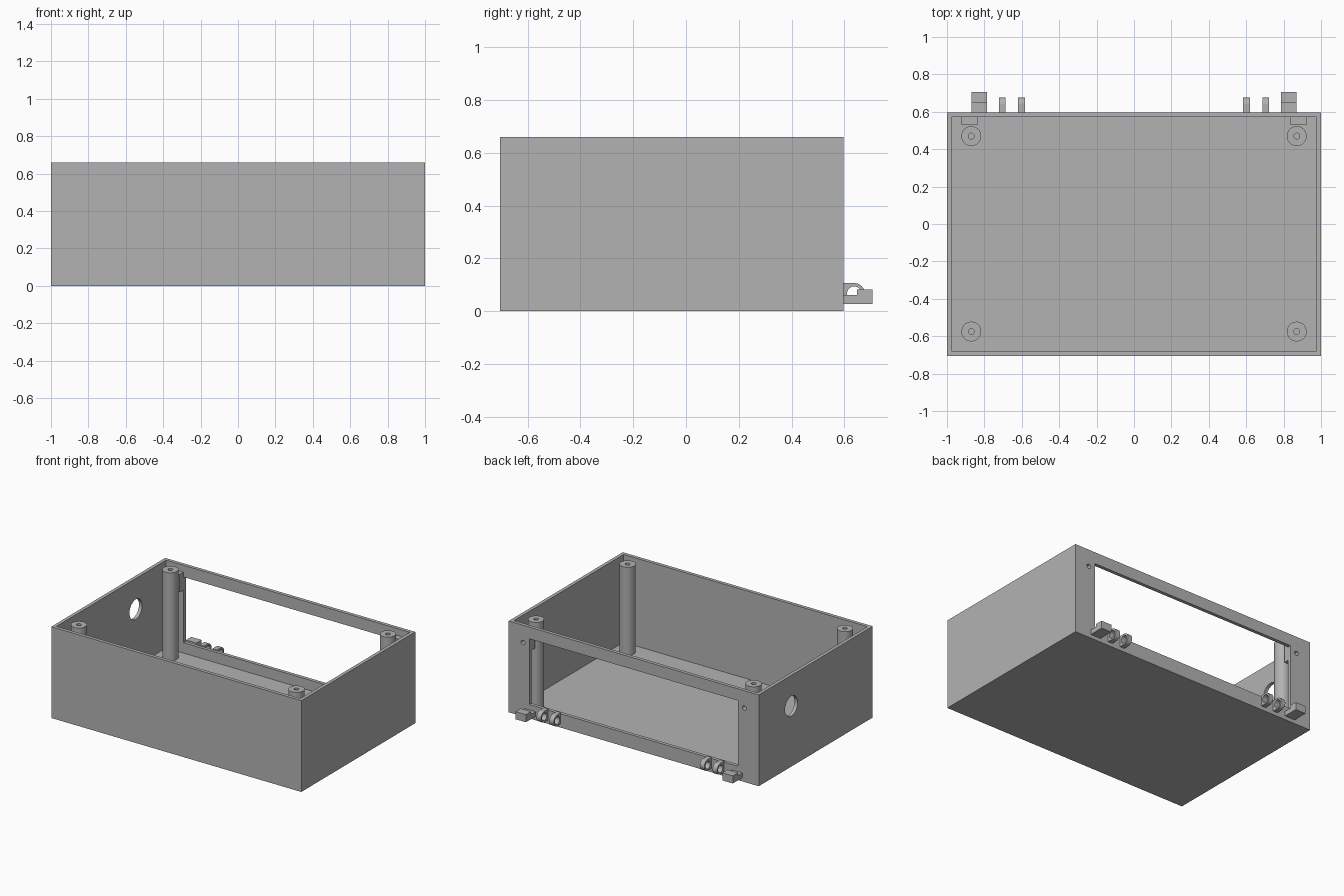
import bpy
from mathutils import Matrix, Vector
from math import pi

cube = bpy.data.objects.get("Cube")
if cube:
    bpy.data.objects.remove(cube, do_unlink=True)

GREY = (0.45, 0.45, 0.45, 1)
mat = bpy.data.materials.new("plain grey")
mat.use_nodes = True
mat.diffuse_color = GREY
mat.node_tree.nodes["Principled BSDF"].inputs["Base Color"].default_value = GREY

WALL = 0.025
FRONT, BACK, TOP = -0.705, 0.597, 0.66
INNER = BACK - WALL


def finish(name):
    ob = bpy.context.object
    ob.name = name
    bpy.ops.object.transform_apply(location=True, rotation=True, scale=True)
    ob.data.materials.append(mat)
    return ob


def box(name, x, y, z):
    """Box from (low, high) pairs on each axis."""
    spans = (x, y, z)
    bpy.ops.mesh.primitive_cube_add(size=1, location=[(a + b) / 2 for a, b in spans])
    bpy.context.object.scale = [abs(b - a) for a, b in spans]
    return finish(name)


def rod(name, centre, radius, length, axis="Z", sides=48):
    turn = {"X": (0, pi / 2, 0), "Y": (pi / 2, 0, 0), "Z": (0, 0, 0)}[axis]
    bpy.ops.mesh.primitive_cylinder_add(vertices=sides, radius=radius, depth=length,
                                        location=centre, rotation=turn)
    return finish(name)


def combine(ob, other, operation="DIFFERENCE"):
    """Apply a boolean and drop the helper."""
    mod = ob.modifiers.new("cut", "BOOLEAN")
    mod.operation, mod.solver, mod.object = operation, "EXACT", other
    bpy.context.view_layer.objects.active = ob
    bpy.ops.object.modifier_apply(modifier=mod.name)
    bpy.data.objects.remove(other, do_unlink=True)


def smooth(ob):
    bpy.ops.object.select_all(action="DESELECT")
    ob.select_set(True)
    bpy.context.view_layer.objects.active = ob
    bpy.ops.object.shade_smooth_by_angle(angle=0.6)


# Open-topped case with a back window and a cable hole in the right wall
case = box("case", (-1, 1), (FRONT, BACK), (0, TOP))
combine(case, box("cavity", (-1 + WALL, 1 - WALL), (FRONT + WALL, INNER), (WALL, 1)))
combine(case, box("window", (-0.835, 0.835), (0.5, 0.7), (0.1, 0.575)))
combine(case, rod("cable_hole", (-1, 0.225, 0.437), 0.072, 0.2, "X"))
for side in (-1, 1):
    combine(case, rod("screw_hole", (side * 0.885, BACK, 0.535), 0.016, 0.2, "Y", 24))
smooth(case)

for side, label in ((-1, "right"), (1, "left")):
    # Lid posts with screw bores
    for y, end in ((-0.575, "front"), (0.47, "back")):
        post = rod(f"{end}_{label}_post", (side * 0.87, y, (TOP + 0.02) / 2), 0.053, TOP - 0.02)
        combine(post, rod("bore", (side * 0.87, y, TOP), 0.016, 0.6, sides=24))
        smooth(post)

    # Screw block inside the back wall
    block = box(f"{label}_screw_block", (side * 0.838, side * 0.923), (0.53, INNER), (0.48, 0.61))
    combine(block, rod("bore", (side * 0.885, INNER, 0.535), 0.016, 0.2, "Y", 24))
    smooth(block)

    # Hinge knuckles: round-ended lugs with a pin hole
    for i, x in enumerate((0.602, 0.704)):
        mid = (side * x, 0.637, 0.067)
        lug = box(f"{label}_knuckle_{i + 1}", (side * x - 0.018, side * x + 0.018),
                  (BACK - 0.005, 0.637), (0.027, 0.107))
        combine(lug, rod("round_end", mid, 0.04, 0.036, "X"), "UNION")
        combine(lug, rod("pin_hole", mid, 0.027, 0.1, "X"))
        smooth(lug)

    # Stepped stop at the outer end of each hinge
    stop = box(f"{label}_hinge_stop", (side * 0.786, side * 0.869), (BACK - 0.005, 0.707), (0.027, 0.082))
    combine(stop, box("step", (side * 0.7, side * 0.95), (BACK, 0.648), (0.061, 0.2)))
